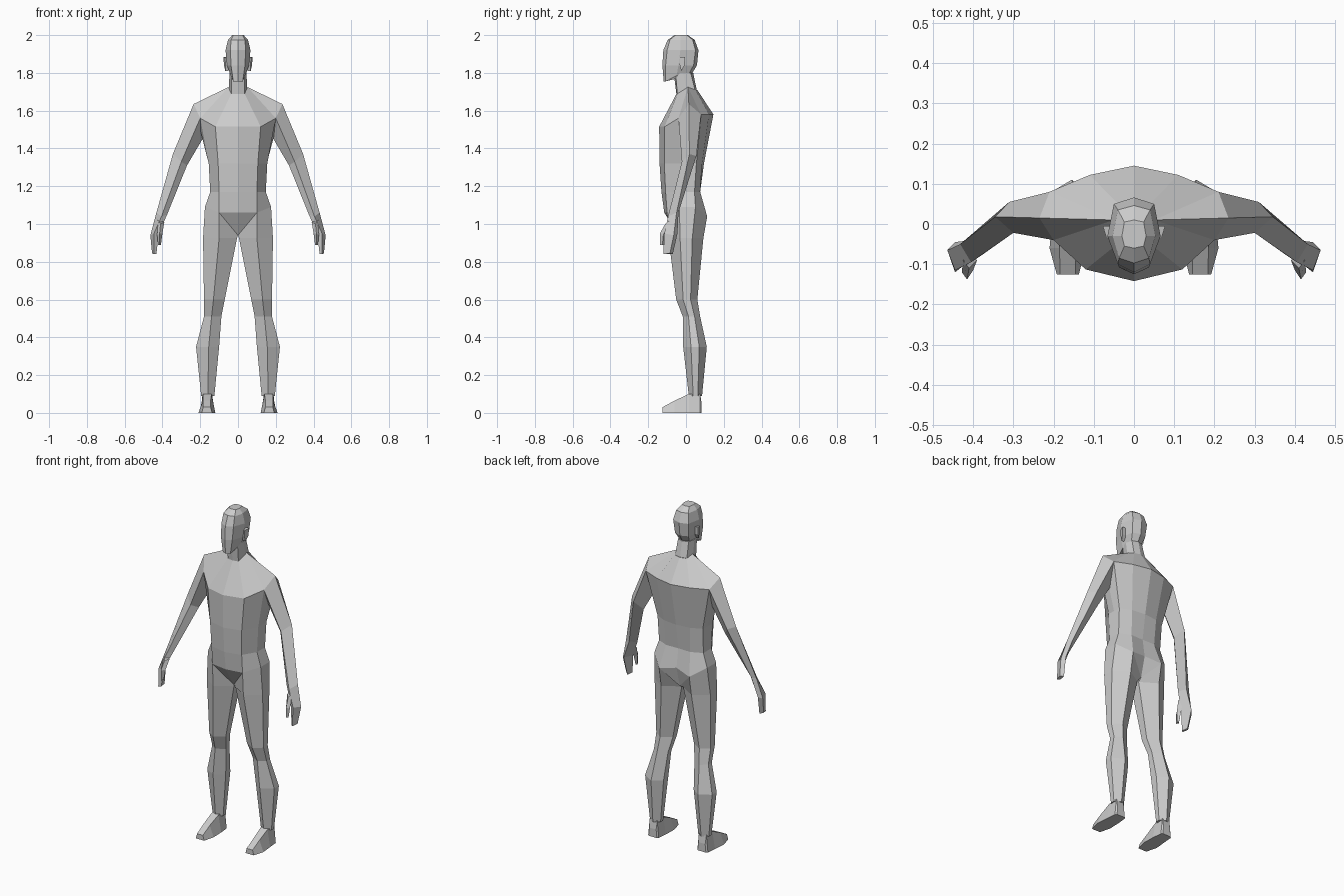
import bpy
import bmesh

default_cube = bpy.data.objects.get("Cube")
if default_cube:
    bpy.data.objects.remove(default_cube, do_unlink=True)

# One plain grey for the whole figure
GREY = (0.6, 0.6, 0.6, 1.0)
material = bpy.data.materials.new("plain grey")
material.use_nodes = True
material.diffuse_color = GREY
material.node_tree.nodes["Principled BSDF"].inputs["Base Color"].default_value = GREY


def loft(name, rings, cap_start=True, cap_end=True, side=1):
    """Skin a list of closed rings; side=-1 mirrors the part across x."""
    bm = bmesh.new()
    loops = [[bm.verts.new((side * x, y, z)) for x, y, z in ring] for ring in rings]
    for lower, upper in zip(loops, loops[1:]):
        count = len(lower)
        for i in range(count):
            j = (i + 1) % count
            bm.faces.new((lower[i], lower[j], upper[j], upper[i]))
    if cap_start:
        bm.faces.new(loops[0])
    if cap_end:
        bm.faces.new(loops[-1])
    bmesh.ops.remove_doubles(bm, verts=bm.verts, dist=0.0005)
    bmesh.ops.recalc_face_normals(bm, faces=bm.faces)
    mesh = bpy.data.meshes.new(name)
    bm.to_mesh(mesh)
    bm.free()
    mesh.materials.append(material)
    part = bpy.data.objects.new(name, mesh)
    bpy.context.collection.objects.link(part)
    return part


def symmetric(half):
    """Complete a half ring whose first and last points lie on the centre line."""
    return half + [(-x, y, z) for x, y, z in reversed(half[1:-1])]


def level(z, front, *points):
    """Half ring at one height: front y, side points (x, y), back y last."""
    *sides, back = points
    return [(0, front, z)] + [(x, y, z) for x, y in sides] + [(0, back, z)]


def with_side_middle(half):
    """Insert a point midway along the flank so it matches the shoulder ridge."""
    a, b = half[2], half[3]
    middle = tuple((p + q) / 2 for p, q in zip(a, b))
    return half[:3] + [middle] + half[3:]


def limb_section(z, inner, middle, outer, front, back):
    """Six-sided leg section with one edge at the front and one at the back."""
    near = front + 0.33 * (back - front)
    far = front + 0.68 * (back - front)
    return [(middle, front, z), (outer, near, z), (outer, far, z),
            (middle, back, z), (inner, far, z), (inner, near, z)]


def box_section(y, inner, outer, top, taper):
    """Foot section across the sole, narrower on top."""
    return [(inner, y, 0), (outer, y, 0),
            (outer - taper, y, top), (inner + taper, y, top)]


# Torso: neck base, chest and shoulders, ribs, waist, hips, crotch
neck_side = (.05, .01, 1.725)
neck_base = [(0, -.05, 1.69), (.035, -.045, 1.69), neck_side, neck_side,
             neck_side, (.04, .05, 1.71), (0, .06, 1.71)]
ridge = (.235, .015, 1.635)
arm_front = (.2, -.04, 1.56)
arm_back = (.21, .08, 1.58)
chest = [(0, -.142, 1.515), (.12, -.113, 1.515), arm_front, ridge,
         arm_back, (.11, .122, 1.58), (0, .145, 1.58)]
ribs = level(1.32, -.14, (.105, -.115), (.155, -.03), (.15, .055), (.085, .085), .095)
waist = level(1.17, -.13, (.1, -.108), (.147, -.03), (.147, .045), (.08, .075), .073)
hips = [(0, -.115, 1.06), (.1, -.1, 1.06), (.175, -.035, 1.09),
        (.175, .05, 1.09), (.1, .112, 1.04), (0, .09, 1.06)]
crotch_front, crotch_back = (0, -.04, .94), (0, .06, .94)
crotch = [crotch_front] * 3 + [crotch_back] * 3
lower_rings = [with_side_middle(half) for half in (ribs, waist, hips, crotch)]
loft("torso", [symmetric(half) for half in [neck_base, chest] + lower_rings],
     cap_end=False)

# Neck
neck_top = level(1.8, -.065, (.035, -.055), (.045, -.015), (.035, .025), .038)
neck_bottom = level(1.68, -.05, (.035, -.045), (.05, .01), (.04, .055), .063)
loft("neck", [symmetric(neck_bottom), symmetric(neck_top)])

# Head: jaw, cheeks, brow, crown
head = [
    level(1.755, -.118, (.025, -.108), (.038, -.05), (.03, .01), .025),
    level(1.84, -.125, (.037, -.108), (.058, -.04), (.045, .04), .058),
    level(1.92, -.12, (.04, -.1), (.066, -.03), (.05, .05), .066),
    level(1.975, -.097, (.037, -.085), (.053, -.03), (.04, .035), .046),
    level(2.0, -.06, (.024, -.055), (.03, -.03), (.024, .005), .01),
]
# The jaw rises towards the nape
head[0] = [(x, y, z + (0.03 if y > -.06 else 0)) for x, y, z in head[0]]
loft("head", [symmetric(half) for half in head])

# Arm sections run outer, front, inner, back
arm = [
    [ridge, arm_front, (.17, .02, 1.48), arm_back],
    [(.345, .018, 1.37), (.3, -.022, 1.33), (.27, .015, 1.31), (.31, .055, 1.36)],
    [(.432, -.05, 1.06), (.405, -.095, 1.04), (.375, -.075, 1.05), (.405, -.04, 1.06)],
]
hand = [
    arm[-1],
    [(.464, -.065, .94), (.445, -.115, .95), (.42, -.1, .95), (.445, -.045, .95)],
    [(.455, -.085, .845), (.445, -.12, .84), (.432, -.11, .84), (.438, -.07, .84)],
]
thumb = [
    [(.425, -.09, 1.02), (.41, -.11, 1.0), (.39, -.09, 1.01), (.41, -.07, 1.01)],
    [(.428, -.12, .94), (.415, -.138, .95), (.4, -.115, .95), (.415, -.1, .94)],
    [(.423, -.125, .89), (.415, -.138, .89), (.408, -.12, .89), (.415, -.115, .89)],
]

# Leg: hip joint, thigh, above knee, knee, calf, ankle
hip_joint = hips[1:5] + [crotch_back, crotch_front]
leg = [hip_joint] + [limb_section(*row) for row in (
    (.925, .005, .1, .185, -.092, .092),
    (.6, .07, .13, .18, -.052, .06),
    (.51, .088, .14, .18, -.017, .075),
    (.35, .1, .155, .222, -.015, .11),
    (.09, .125, .16, .195, .015, .085),
)]

# Foot from heel to toe
foot = [box_section(*row) for row in (
    (.083, .135, .19, .05, .005),
    (.075, .128, .198, .1, .01),
    (.015, .122, .203, .1, .018),
    (-.06, .12, .21, .065, .025),
    (-.125, .137, .192, .03, .008),
)]

# Ear: a thin slab that flares outwards
ear_outline = [(-.035, 1.88), (-.005, 1.885), (-.008, 1.84), (-.025, 1.81), (-.033, 1.84)]
ear = [[(.05, y, z) for y, z in ear_outline],
       [(.066 + 0.3 * (y + .035) + 0.06 * (z - 1.84), y, z) for y, z in ear_outline]]

for label, side in (("left", 1), ("right", -1)):
    loft(label + "_arm", arm, side=side)
    loft(label + "_hand", hand, side=side)
    loft(label + "_thumb", thumb, side=side)
    loft(label + "_leg", leg, cap_start=False, side=side)
    loft(label + "_foot", foot, side=side)
    loft(label + "_ear", ear, side=side)
